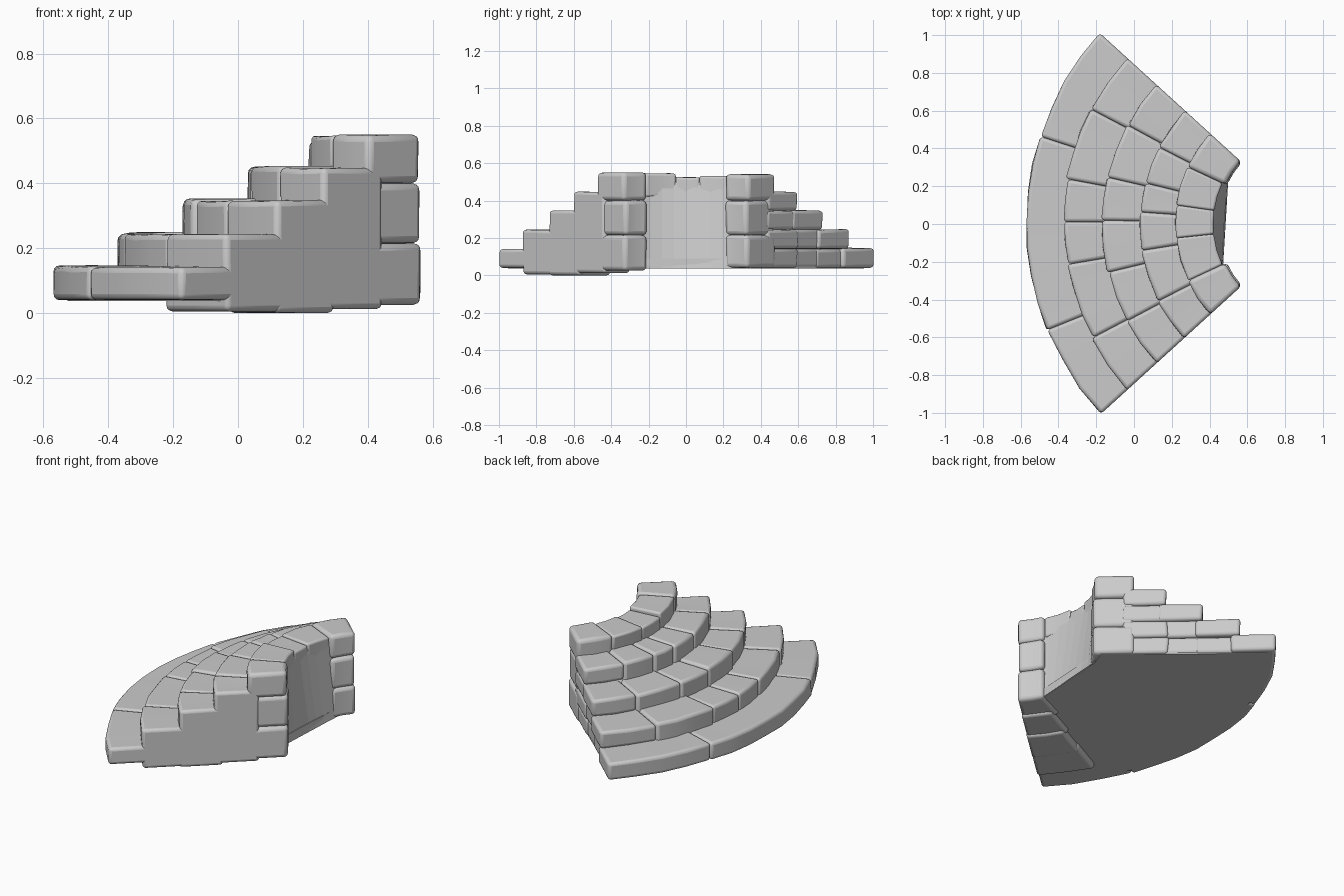
import bpy, bmesh, math, random
from mathutils import Vector

random.seed(4)
if "Cube" in bpy.data.objects:
    bpy.data.objects.remove(bpy.data.objects["Cube"])

stone = bpy.data.materials.new("grey_stone")
stone.use_nodes = True
GREY = (0.6, 0.6, 0.6, 1)
stone.diffuse_color = GREY
stone.node_tree.nodes["Principled BSDF"].inputs["Base Color"].default_value = GREY

CENTRE = 0.93   # x of the common centre of all the arcs
BASE = 0.04     # underside of the steps
END = 42.3      # half angle of the fan


def polar(r, deg, z):
    a = math.radians(deg)
    return Vector((CENTRE - r * math.cos(a), r * math.sin(a), z))


def finish(name, bm, bevel=0):
    bmesh.ops.recalc_face_normals(bm, faces=bm.faces)
    mesh = bpy.data.meshes.new(name)
    bm.to_mesh(mesh)
    bm.free()
    mesh.materials.append(stone)
    ob = bpy.data.objects.new(name, mesh)
    bpy.context.collection.objects.link(ob)
    bpy.ops.object.select_all(action='DESELECT')
    ob.select_set(True)
    bpy.context.view_layer.objects.active = ob
    if bevel:
        mod = ob.modifiers.new("worn_edges", 'BEVEL')
        mod.width = bevel
        mod.segments = 3
        mod.limit_method = 'ANGLE'
        mod.angle_limit = math.radians(40)
        bpy.ops.object.shade_smooth_by_angle(angle=math.radians(40))
    return ob


def loft(bm, rings):
    """Skin a row of closed rings and cap both ends."""
    rows = [[bm.verts.new(p) for p in ring] for ring in rings]
    n = len(rows[0])
    for a, b in zip(rows, rows[1:]):
        for i in range(n):
            bm.faces.new((a[i], a[(i + 1) % n], b[(i + 1) % n], b[i]))
    bm.faces.new(rows[0])
    bm.faces.new(rows[-1])


def block(name, r0, r1, a0, a1, z0, z1, rough=0.005, bevel=0.018):
    """One worn stone: a wedge of a ring with slightly uneven corners."""
    def j():
        return random.uniform(-rough, rough)
    count = max(2, round((a1 - a0) * r1 / 9))
    rings = []
    for i in range(count + 1):
        a = a0 + (a1 - a0) * i / count
        rings.append([polar(r0 + j(), a, z0), polar(r1 + j(), a, z0),
                      polar(r1 + j(), a, z1 + j() * 0.6), polar(r0, a, z1 + j() * 0.6)])
    bm = bmesh.new()
    loft(bm, rings)
    return finish(name, bm, bevel)


# Steps: outer radius, top height, joint angles, bottom of the near end column
steps = [
    (1.50, 0.143, [-22, 18], 0.04),
    (1.305, 0.245, [-27.7, -9.5, 0.5, 10.5, 27.7], 0.005),
    (1.10, 0.347, [-28, -13.5, 1, 13, 28.5], 0.0),
    (0.90, 0.448, [-27, -9, 4, 14, 27], 0.012),
]
for k, (radius, top, joints, foot) in enumerate(steps, 1):
    inner = radius - 0.25
    angles = [-END] + joints + [END]
    for n, (a0, a1) in enumerate(zip(angles, angles[1:])):
        r = radius + random.uniform(-0.008, 0.006)
        if n == 0:
            # near end: one tall stone
            block(f"step_{k}_right_end", inner, r, a0, a1, foot, top)
        elif n == len(joints) and k > 1:
            # far end: stacked courses with small setbacks
            z = BASE
            for c in range(k):
                z1 = top if c == k - 1 else BASE + (c + 1) * 0.102
                shift = 0 if c == k - 1 else random.uniform(0.2, 1.6)
                block(f"step_{k}_left_end_course_{c + 1}", inner, r - 0.004 * c,
                      a0, a1 - shift, z, z1, 0.006)
                z = z1
        else:
            block(f"step_{k}_stone_{n}", inner, r, a0, a1, BASE,
                  top + random.uniform(-0.004, 0.004))

# Top ring: lower stones between the two end piers
ring = [-25, -6, 8, 25]
for n, (a0, a1, top) in enumerate(zip(ring, ring[1:], (0.545, 0.525, 0.53)), 1):
    block(f"top_stone_{n}", 0.51, 0.712, a0, a1, 0.42, top, 0.004, 0.012)

# Piers: three stacked stones at each end of the back wall
for side, name, top in ((-1, "right", 0.55), (1, "left", 0.54)):
    levels = [0.025 if side < 0 else BASE, 0.215, 0.4, top]
    for c, (z0, z1) in enumerate(zip(levels, levels[1:]), 1):
        a0, a1 = sorted((side * 25, side * (END - (c == 2) * 0.6)))
        block(f"{name}_pier_stone_{c}", 0.485 + (c == 3) * 0.008, 0.715, a0, a1, z0, z1, 0.004, 0.022)

# Back wall: leans from a straight foot to the curved top ring
bm = bmesh.new()
rings = []
for i in range(9):
    a = -29 + 58 * i / 8
    crest = polar(0.515, a, 0.5)
    foot = Vector((0.485 + 0.06 * crest.y, crest.y, BASE))
    rings.append([foot, crest, polar(0.66, a, 0.5), polar(0.66, a, BASE)])
loft(bm, rings)
finish("back_wall", bm)

# Flat underside closing the bottom of the whole fan
bm = bmesh.new()
span = END - 1.5
outline = [polar(1.455, -span + 2 * span * i / 20, 0) for i in range(21)]
outline += [polar(0.53, span, 0), Vector((0.495, 0.25, 0)),
            Vector((0.47, -0.25, 0)), polar(0.53, -span, 0)]
loft(bm, [[p + Vector((0, 0, z)) for p in outline] for z in (BASE - 0.003, BASE + 0.05)])
finish("underside", bm)
